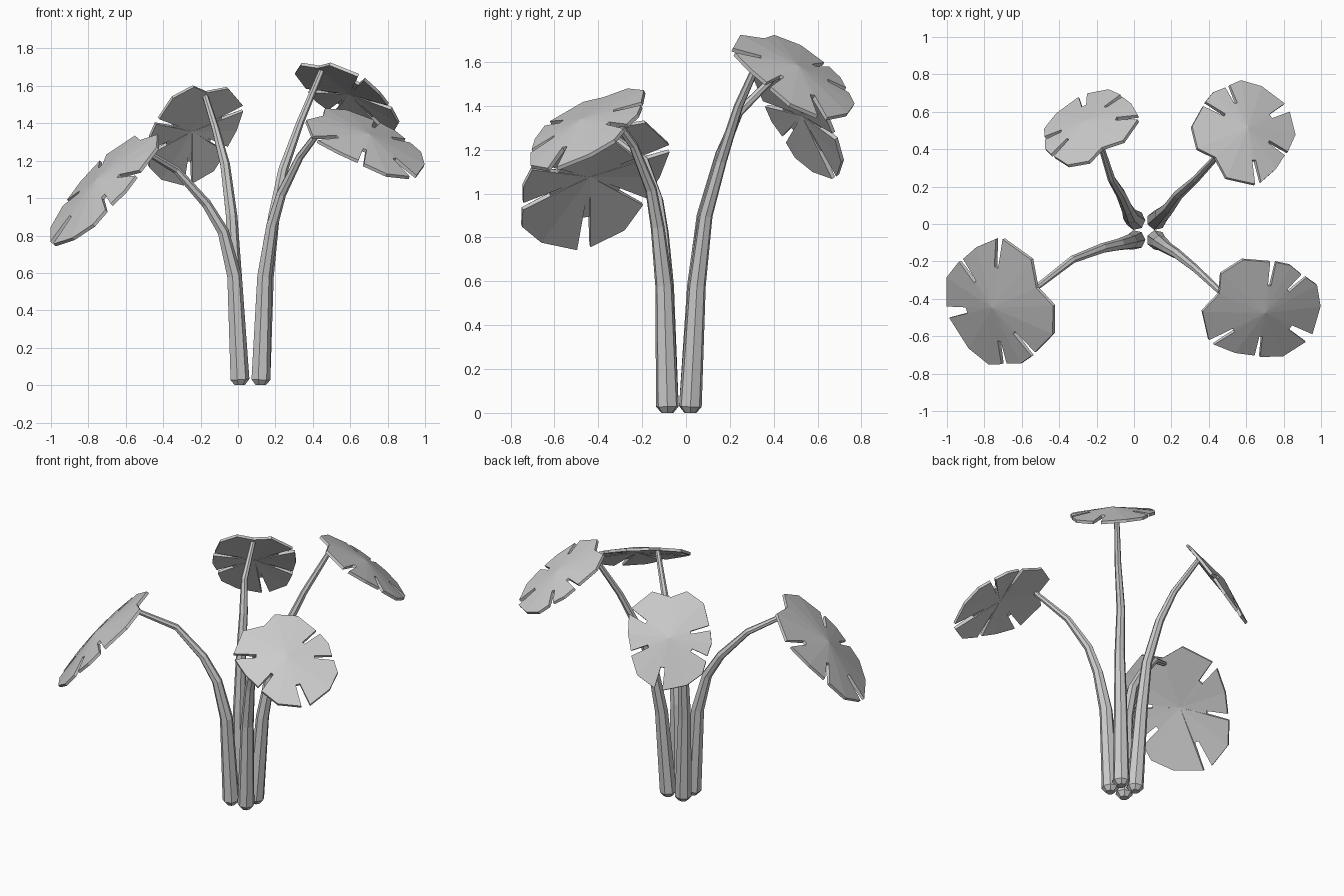
import bpy, bmesh
from math import cos, sin, radians, tau
from mathutils import Vector

cube = bpy.data.objects.get("Cube")
if cube:
    bpy.data.objects.remove(cube, do_unlink=True)

grey = bpy.data.materials.new("plain_grey")
grey.use_nodes = True
grey.diffuse_color = (0.6, 0.6, 0.6, 1)
grey.node_tree.nodes["Principled BSDF"].inputs["Base Color"].default_value = (0.6, 0.6, 0.6, 1)

# Leaf lobes as (angle from the leaf axis, radius); a slot is cut between lobes
LOBES = [
    [(-6, .35), (22, .335), (45, .325), (60, .29)],
    [(67, .28), (85, .285), (103, .28)],
    [(110, .28), (138, .33), (162, .34), (180, .28), (202, .34), (233, .33)],
    [(240, .32), (265, .28), (289, .27)],
    [(296, .28), (320, .325), (345, .345)],
]
SLOT_DEPTHS = [.17, .15, .19, .15, .2]
DOME = 0.05


def finish(bm, name):
    bmesh.ops.recalc_face_normals(bm, faces=bm.faces[:])
    mesh = bpy.data.meshes.new(name)
    bm.to_mesh(mesh)
    bm.free()
    mesh.materials.append(grey)
    obj = bpy.data.objects.new(name, mesh)
    bpy.context.collection.objects.link(obj)
    return obj


def leaf_outline():
    points = []
    for i, lobe in enumerate(LOBES):
        points += lobe
        start = lobe[-1][0]
        end = LOBES[(i + 1) % len(LOBES)][0][0]
        middle = (start + end % 360) / 2
        points += [(middle - 4, SLOT_DEPTHS[i]), (middle + 4, SLOT_DEPTHS[i])]
    return points


def leaf_frame(heading, slope):
    """Axis, side and normal of a leaf on a plane with the given x and y slope."""
    a = radians(heading)
    axis = Vector((cos(a), sin(a), slope[0] * cos(a) + slope[1] * sin(a))).normalized()
    normal = Vector((-slope[0], -slope[1], 1)).normalized()
    return axis, normal.cross(axis), normal


def make_leaf(name, centre, heading, slope, scale):
    axis, side, normal = leaf_frame(heading, slope)
    bm = bmesh.new()
    hub = bm.verts.new(centre + normal * DOME * scale)
    rim = []
    for angle, r in leaf_outline():
        a = radians(angle)
        lift = DOME * (1 - r / .33)
        offset = axis * r * cos(a) + side * r * sin(a) + normal * lift
        rim.append(bm.verts.new(centre + offset * scale))
    # Underside: the blade is thicker at its middle than at its rim
    under_hub = bm.verts.new(hub.co - normal * 0.035)
    under_rim = [bm.verts.new(v.co - normal * 0.018) for v in rim]
    for i in range(len(rim)):
        p, q, low_p, low_q = rim[i - 1], rim[i], under_rim[i - 1], under_rim[i]
        bm.faces.new((hub, p, q))
        bm.faces.new((under_hub, low_q, low_p))
        bm.faces.new((p, low_p, low_q, q))
    finish(bm, name)


def make_stem(name, path, radii, sides=7):
    bm = bmesh.new()
    rings = []
    for i, p in enumerate(path):
        tangent = path[min(i + 1, len(path) - 1)] - path[max(i - 1, 0)]
        turn = Vector((0, 0, 1)).rotation_difference(tangent)
        ring = []
        for k in range(sides):
            a = tau * k / sides
            ring.append(bm.verts.new(p + turn @ Vector((cos(a), sin(a), 0)) * radii[i]))
        rings.append(ring)
    for low, high in zip(rings, rings[1:]):
        for k in range(sides):
            n = (k + 1) % sides
            bm.faces.new((low[k], low[n], high[n], high[k]))
    bm.faces.new(rings[0][::-1])
    bm.faces.new(rings[-1])
    finish(bm, name)


# Each plant shoot: leaf placement and the bends of its stem above the foot
SHOOTS = {
    "front_right": dict(
        centre=(-.72, -.43, 1.06), heading=204, slope=(1, .45), scale=1.18,
        foot=(.008, -.085),
        bends=[(-.02, -.095, .58), (-.08, -.11, .82), (-.17, -.13, .97), (-.33, -.19, 1.15)]),
    "back_left": dict(
        centre=(.59, .495, 1.545), heading=42, slope=(-.53, -.53), scale=.94,
        foot=(.12, .02),
        bends=[(.15, .05, .58), (.19, .09, .9), (.24, .16, 1.15), (.33, .24, 1.4)]),
    "back_right": dict(
        centre=(-.24, .52, 1.35), heading=121, slope=(.8, -1.4), scale=.92,
        foot=(.008, .02),
        bends=[(-.02, .045, .58), (-.035, .08, .9), (-.07, .16, 1.18), (-.12, .24, 1.37)]),
    "front_left": dict(
        centre=(.685, -.455, 1.3), heading=-20, slope=(-.4, .5), scale=1.0,
        foot=(.12, -.085),
        bends=[(.14, -.1, .58), (.18, -.13, .85), (.23, -.16, 1.02), (.33, -.24, 1.22)]),
}
STEM_RADII = [.028, .053, .041, .032, .027, .021, .016]

for place, s in SHOOTS.items():
    centre = Vector(s["centre"])
    make_leaf(place + "_leaf", centre, s["heading"], s["slope"], s["scale"])
    axis, side, normal = leaf_frame(s["heading"], s["slope"])
    joint = centre - axis * .25 * s["scale"] - normal * .01
    x, y = s["foot"]
    path = [Vector((x, y, 0)), Vector((x, y, .03))]
    path += [Vector(b) for b in s["bends"]] + [joint]
    make_stem(place + "_stem", path, STEM_RADII)
